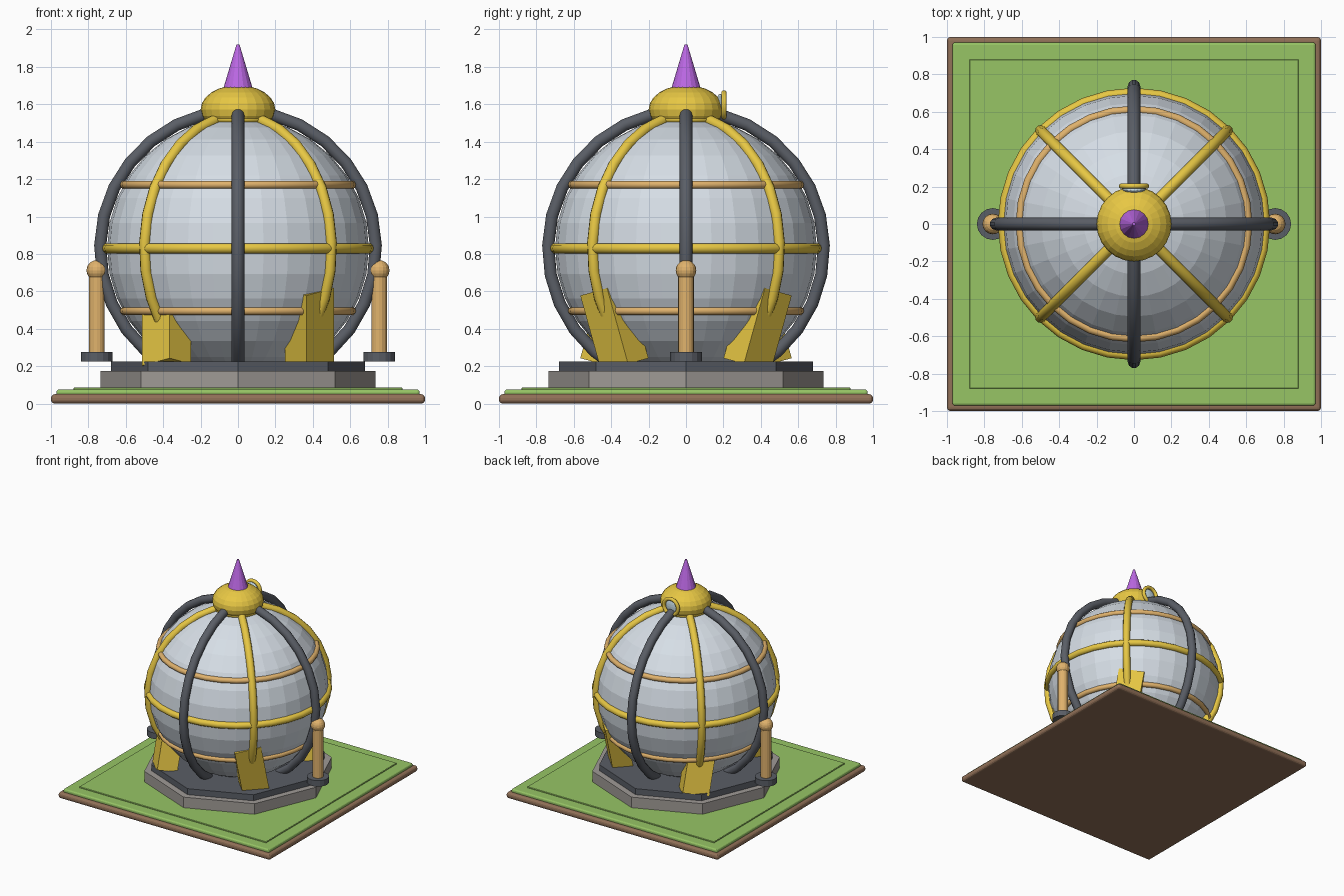
import bpy, math
from math import sin, cos, pi, radians
from mathutils import Matrix

cube = bpy.data.objects.get("Cube")
if cube:
    bpy.data.objects.remove(cube, do_unlink=True)


def material(name, srgb):
    lin = [((c / 255 + 0.055) / 1.055) ** 2.4 for c in srgb]
    m = bpy.data.materials.new(name)
    m.use_nodes = True
    m.diffuse_color = (*lin, 1)
    m.node_tree.nodes["Principled BSDF"].inputs["Base Color"].default_value = (*lin, 1)
    return m


GRASS = material("grass_green", (151, 197, 101))
SOIL = material("soil_brown", (146, 113, 88))
STONE = material("stone_grey", (160, 155, 150))
IRON = material("dark_iron", (90, 94, 102))
SHELL = material("pale_silver", (214, 222, 230))
GOLD = material("gold", (232, 200, 68))
BRONZE = material("tan_bronze", (224, 178, 108))
PURPLE = material("purple", (188, 104, 228))
GLASS = material("pale_glass", (200, 222, 232))


def finish(name, mat):
    ob = bpy.context.object
    ob.name = name
    ob.data.materials.clear()
    ob.data.materials.append(mat)
    return ob


def slab(name, half, z0, z1, mat, bevel):
    bpy.ops.mesh.primitive_cube_add(size=1, location=(0, 0, (z0 + z1) / 2))
    ob = finish(name, mat)
    ob.data.transform(Matrix.Diagonal((2 * half, 2 * half, z1 - z0, 1)))
    mod = ob.modifiers.new("rounded_edge", "BEVEL")
    mod.width, mod.segments = bevel, 3


def drum(name, r0, r1, z0, z1, mat, sides, x=0.0):
    bpy.ops.mesh.primitive_cone_add(vertices=sides, radius1=r0, radius2=r1,
                                    depth=z1 - z0, location=(x, 0, (z0 + z1) / 2))
    finish(name, mat)


def ball(name, r, loc, mat, segs, rings, squash=(1, 1, 1)):
    bpy.ops.mesh.primitive_uv_sphere_add(segments=segs, ring_count=rings, radius=r, location=loc)
    finish(name, mat).data.transform(Matrix.Diagonal((*squash, 1)))


def ring(name, major, minor, loc, mat, rot=(0, 0, 0)):
    bpy.ops.mesh.primitive_torus_add(major_radius=major, minor_radius=minor, major_segments=32,
                                     minor_segments=10, location=loc, rotation=rot)
    finish(name, mat)
    bpy.ops.object.shade_smooth_by_angle(angle=radians(50))


def rib(name, radius, thick, start, end, azimuth, steps, mat):
    """Tube bent over the globe along one meridian."""
    curve = bpy.data.curves.new(name, "CURVE")
    curve.dimensions = "3D"
    curve.bevel_depth, curve.bevel_resolution = thick, 3
    curve.use_fill_caps = True
    line = curve.splines.new("POLY")
    line.points.add(steps)
    for i, p in enumerate(line.points):
        t = radians(start + (end - start) * i / steps)
        p.co = (radius * sin(t) * cos(azimuth), radius * sin(t) * sin(azimuth),
                CENTRE + radius * cos(t), 1)
    ob = bpy.data.objects.new(name, curve)
    bpy.context.collection.objects.link(ob)
    bpy.ops.object.select_all(action="DESELECT")
    ob.select_set(True)
    bpy.context.view_layer.objects.active = ob
    bpy.ops.object.convert(target="MESH")
    finish(name, mat)
    bpy.ops.object.shade_smooth_by_angle(angle=radians(50))


CENTRE = 0.83

# Ground plot
slab("soil_slab", 1.0, 0.0, 0.05, SOIL, 0.02)
slab("grass_slab", 0.97, 0.04, 0.075, GRASS, 0.012)
slab("lawn", 0.88, 0.07, 0.085, GRASS, 0.004)

# Octagonal plinth
drum("stone_plinth", 0.735, 0.735, 0.08, 0.175, STONE, 8)
drum("iron_plinth", 0.68, 0.68, 0.172, 0.226, IRON, 8)

# Globe with its level bands
ball("globe", 0.7, (0, 0, CENTRE), SHELL, 32, 16)
ring("equator_band", 0.7, 0.028, (0, 0, CENTRE), GOLD)
for label, dz in (("upper", 0.34), ("lower", -0.335)):
    ring(label + "_band", 0.611, 0.022, (0, 0, CENTRE + dz), BRONZE)

# Meridian ribs and diagonal feet
for i in range(4):
    a = i * pi / 2
    rib(f"iron_rib_{i + 1}", 0.737, 0.034, 14, 151, a, 11, IRON)
    rib(f"gold_rib_{i + 1}", 0.706, 0.03, 14, 124, a + pi / 4, 9, GOLD)
    yaw = a + pi / 4
    sx, sy = (1 if cos(yaw) > 0 else -1), (1 if sin(yaw) > 0 else -1)
    bpy.ops.mesh.primitive_cube_add(size=1)
    foot = finish(f"foot_{i + 1}", GOLD)
    lean = Matrix.Rotation(-sx * sy * radians(15.5), 4, "X")
    foot.matrix_world = (Matrix.Translation((0.383 * sx, 0.383 * sy, 0.41)) @ lean
                         @ Matrix.Rotation(yaw, 4, "Z")
                         @ Matrix.Diagonal((0.16, 0.21, 0.42, 1)))

# Side posts
for side, s in (("left", 1), ("right", -1)):
    x = 0.755 * s
    drum(side + "_post_base", 0.085, 0.085, 0.224, 0.275, IRON, 16, x)
    drum(side + "_post", 0.042, 0.042, 0.27, 0.69, BRONZE, 16, x)
    ball(side + "_post_knob", 0.055, (x, 0, 0.712), BRONZE, 16, 10)

# Crown, spire and rear porthole
ring("crown_collar", 0.165, 0.02, (0, 0, 1.52), GOLD)
ball("crown", 0.2, (0, 0, 1.572), GOLD, 24, 12, (1, 1, 0.65))
drum("spire", 0.08, 0.008, 1.68, 1.92, PURPLE, 16)
ring("porthole_rim", 0.066, 0.015, (0, 0.203, 1.594), GOLD, (pi / 2, 0, 0))
ball("porthole_glass", 0.062, (0, 0.183, 1.594), GLASS, 20, 10, (1, 0.35, 1))
